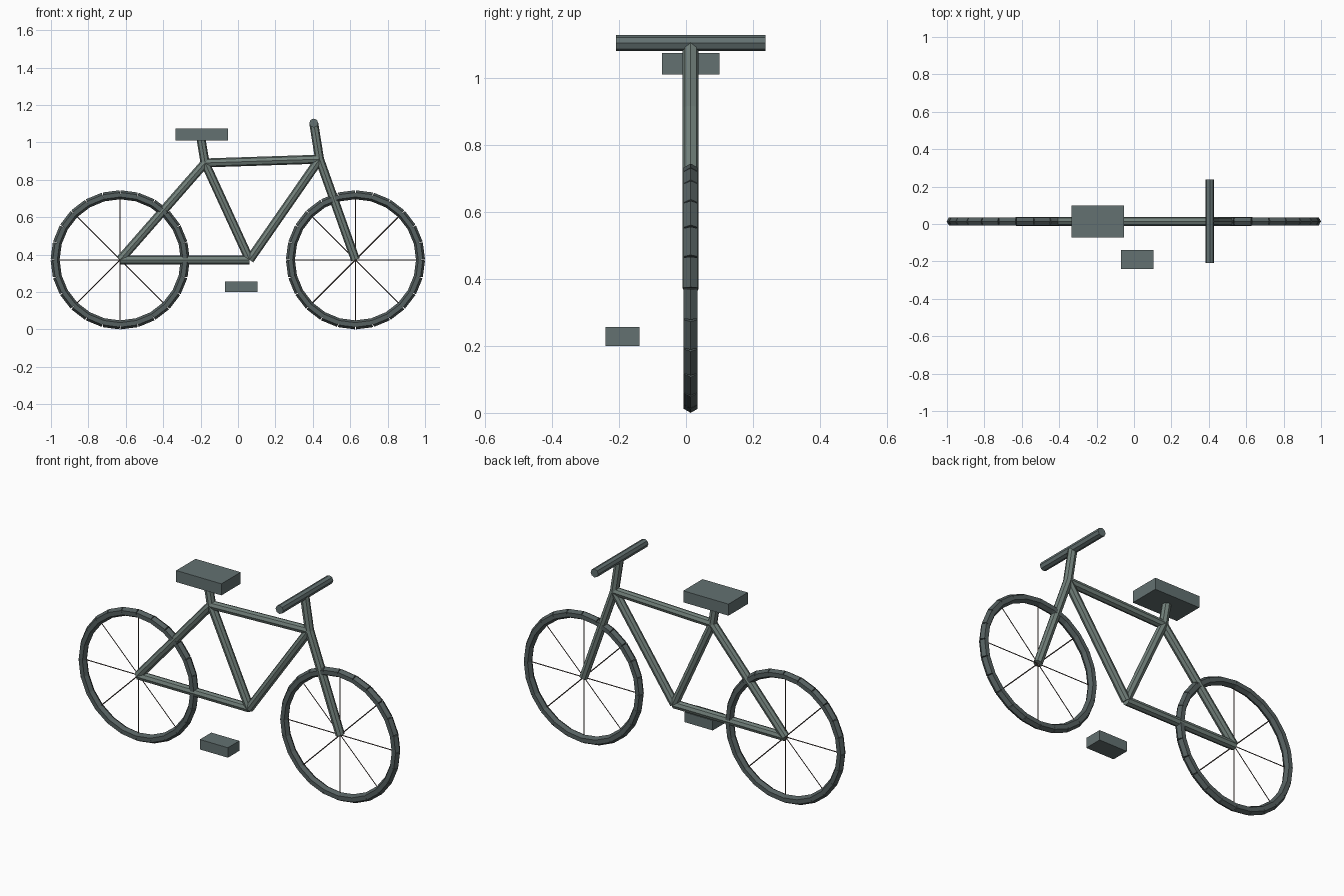
import bpy, bmesh, math
from mathutils import Vector, Matrix

if "Cube" in bpy.data.objects:
    bpy.data.objects.remove(bpy.data.objects["Cube"])

Y = 0.014      # middle plane of the bicycle
TUBE = 0.024   # tube radius
HUB_Z = 0.372


def material(name, rgb):
    m = bpy.data.materials.new(name)
    m.diffuse_color = (*rgb, 1)
    m.use_nodes = True
    m.node_tree.nodes["Principled BSDF"].inputs["Base Color"].default_value = m.diffuse_color
    return m


PAINT = material("frame_paint", (0.17, 0.22, 0.20))
RUBBER = material("dark_rubber", (0.09, 0.115, 0.115))
GRIP = material("dark_grip", (0.125, 0.165, 0.165))
STEEL = material("spoke_steel", (0.12, 0.09, 0.08))


def add_tube(bm, a, b, r, sides=8):
    a, b = Vector(a), Vector(b)
    d = b - a
    m = Matrix.Translation((a + b) / 2) @ d.to_track_quat('Z', 'Y').to_matrix().to_4x4()
    bmesh.ops.create_cone(bm, cap_ends=True, segments=sides, radius1=r, radius2=r,
                          depth=d.length, matrix=m)


def finish(name, bm, mat):
    me = bpy.data.meshes.new(name)
    bm.to_mesh(me)
    bm.free()
    me.materials.append(mat)
    ob = bpy.data.objects.new(name, me)
    bpy.context.collection.objects.link(ob)
    return ob


def tube(name, a, b, mat=PAINT):
    bm = bmesh.new()
    add_tube(bm, a, b, TUBE)
    return finish(name, bm, mat)


def box(name, lo, hi):
    lo, hi = Vector(lo), Vector(hi)
    bm = bmesh.new()
    bmesh.ops.create_cube(bm, size=1, matrix=Matrix.Translation((lo + hi) / 2)
                          @ Matrix.Diagonal((*(hi - lo), 1)))
    return finish(name, bm, GRIP)


# wheels: tyre of straight segments, and thin spokes
def wheel(name, x, R=0.348, n=24):
    def rim(t):
        return (x + R * math.cos(t), Y, HUB_Z + R * math.sin(t))
    bm = bmesh.new()
    for i in range(n):
        add_tube(bm, rim(i * math.tau / n), rim((i + 1) * math.tau / n), TUBE, 6)
    finish(name + "_tyre", bm, RUBBER)
    bm = bmesh.new()
    for i in range(8):
        add_tube(bm, (x, Y, HUB_Z), rim(i * math.tau / 8), 0.003, 4)
    finish(name + "_spokes", bm, STEEL)


wheel("rear_wheel", -0.63)
wheel("front_wheel", 0.628)

# frame joints
rear = (-0.63, Y, HUB_Z)
front = (0.628, Y, HUB_Z)
crank = (0.062, Y, HUB_Z)
seat_joint = (-0.176, Y, 0.89)
head = (0.436, Y, 0.91)
bar = (0.405, Y, 1.103)

# frame tubes
tube("chain_stay", rear, crank)
tube("seat_stay", rear, seat_joint)
tube("seat_tube", crank, seat_joint)
tube("top_tube", seat_joint, head)
tube("down_tube", crank, head)
tube("fork", head, front)
tube("stem", head, bar)
tube("seat_post", seat_joint, (-0.198, Y, 1.02))

# handlebar, seat and pedal
tube("handlebar", (bar[0], Y - 0.223, bar[2]), (bar[0], Y + 0.223, bar[2]), GRIP)
box("seat", (-0.335, -0.072, 1.009), (-0.053, 0.1, 1.074))
box("pedal", (-0.07, -0.24, 0.2), (0.105, -0.138, 0.256))
